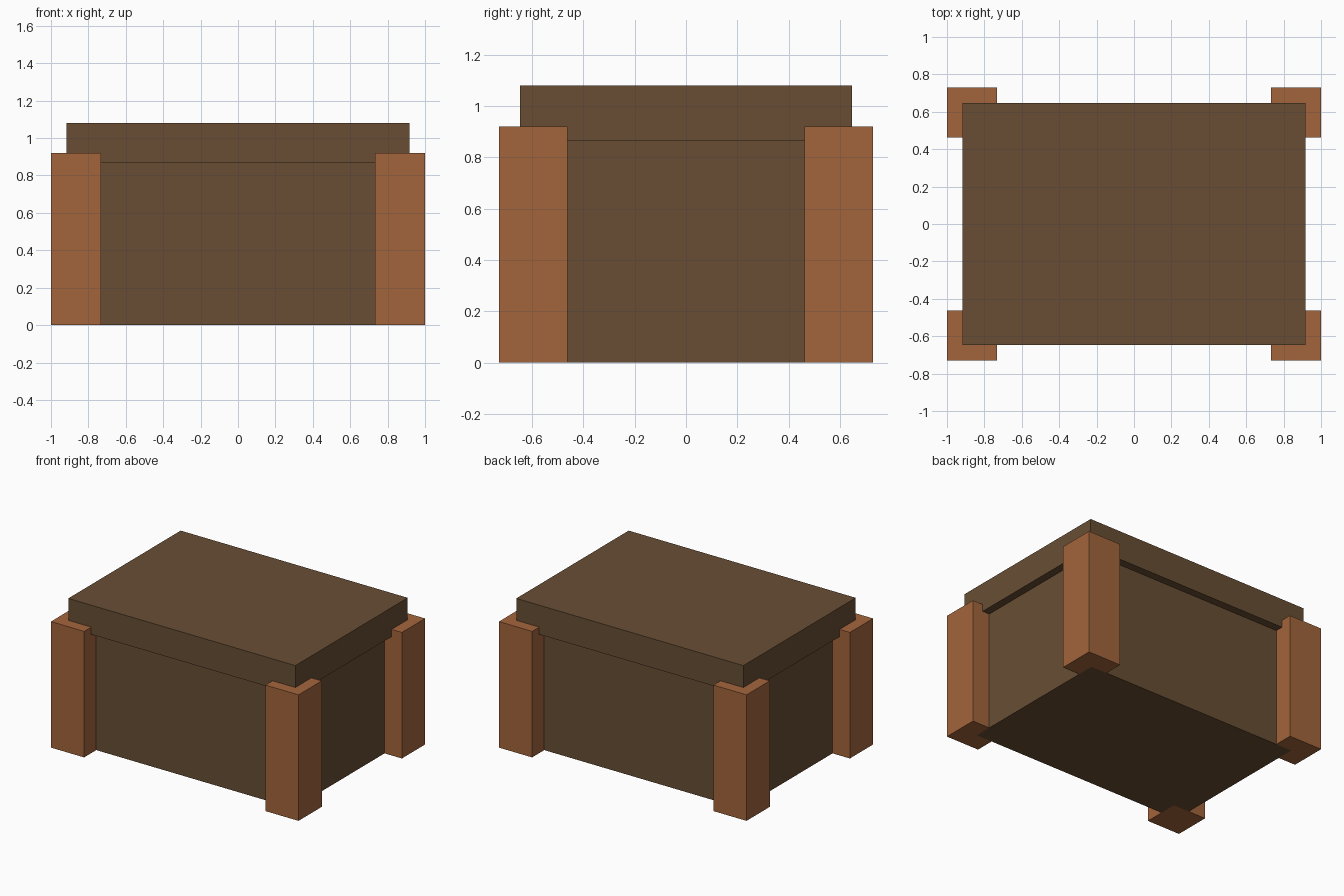
import bpy

if "Cube" in bpy.data.objects:
    bpy.data.objects.remove(bpy.data.objects["Cube"])


def material(name, rgb):
    mat = bpy.data.materials.new(name)
    mat.diffuse_color = (*rgb, 1.0)
    mat.use_nodes = True
    mat.node_tree.nodes["Principled BSDF"].inputs["Base Color"].default_value = mat.diffuse_color
    return mat


def box(name, low, high, mat):
    """Axis-aligned box between two corners."""
    bpy.ops.mesh.primitive_cube_add(size=1)
    obj = bpy.context.object
    obj.name = name
    for v in obj.data.vertices:
        v.co = [h if c > 0 else l for c, l, h in zip(v.co, low, high)]
    obj.data.materials.append(mat)
    return obj


dark_wood = material("dark brown wood", (0.138, 0.076, 0.034))
light_wood = material("orange brown wood", (0.366, 0.130, 0.045))

# Chest body and overhanging lid
box("chest_body", (-0.86, -0.59, 0.0), (0.86, 0.59, 0.867), dark_wood)
box("lid", (-0.917, -0.648, 0.867), (0.917, 0.648, 1.08), dark_wood)

# Four square corner posts
POST = 0.268
for side, sx in (("left", -1), ("right", 1)):
    for end, sy in (("front", -1), ("back", 1)):
        x0, x1 = sorted((sx * 1.0, sx * (1.0 - POST)))
        y0, y1 = sorted((sy * 0.73, sy * (0.73 - POST)))
        box(f"{end}_{side}_post", (x0, y0, 0.0), (x1, y1, 0.92), light_wood)
